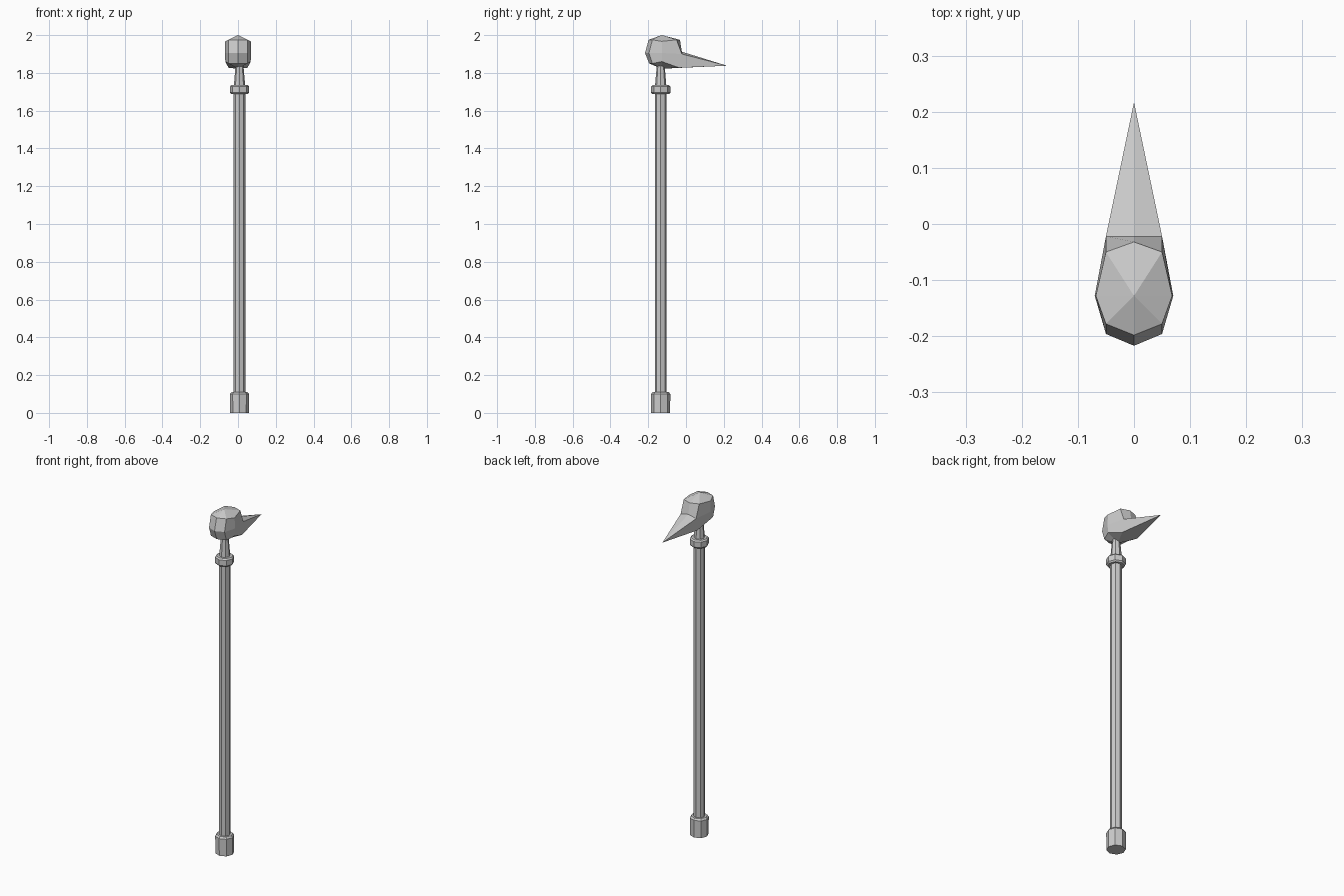
import bpy, bmesh, math

if "Cube" in bpy.data.objects:
    bpy.data.objects.remove(bpy.data.objects["Cube"])

CX, CY = 0.008, -0.134   # staff axis
SIDES = 8


def add_mesh(name, bm):
    bmesh.ops.recalc_face_normals(bm, faces=bm.faces)
    me = bpy.data.meshes.new(name)
    bm.to_mesh(me)
    bm.free()
    ob = bpy.data.objects.new(name, me)
    bpy.context.collection.objects.link(ob)
    return ob


def bridge(bm, lower, upper):
    n = len(lower)
    for i in range(n):
        j = (i + 1) % n
        bm.faces.new((lower[i], lower[j], upper[j], upper[i]))


def lathe(name, profile):
    """Capped octagonal solid from (radius, z) pairs around the staff axis."""
    bm = bmesh.new()
    rings = []
    for r, z in profile:
        rings.append([bm.verts.new((CX + r * math.cos(2 * math.pi * i / SIDES),
                                    CY + r * math.sin(2 * math.pi * i / SIDES), z))
                      for i in range(SIDES)])
    for a, b in zip(rings, rings[1:]):
        bridge(bm, a, b)
    bm.faces.new(rings[0][::-1])
    bm.faces.new(rings[-1])
    return add_mesh(name, bm)


# Staff parts
lathe("foot_cap", [(0.050, 0.0), (0.051, 0.10), (0.043, 0.11)])
lathe("shaft", [(0.031, 0.05), (0.031, 1.70)])
lathe("collar", [(0.044, 1.687), (0.051, 1.695), (0.051, 1.727), (0.044, 1.735)])
lathe("neck", [(0.031, 1.72), (0.020, 1.85)])

# Bird head: half rings running front, front side, side, back side, back
half_rings = [
    [(0, -.025, 1.827), (.05, -.035, 1.827), (.067, -.128, 1.86), (.05, -.178, 1.85), (0, -.195, 1.85)],
    [(0, -.022, 1.912), (.05, -.022, 1.90), (.07, -.128, 1.905), (.05, -.196, 1.905), (0, -.217, 1.905)],
    [(0, -.032, 1.975), (.05, -.050, 1.975), (.068, -.128, 1.967), (.05, -.178, 1.975), (0, -.198, 1.975)],
]
bm = bmesh.new()
rings = []
for half in half_rings:
    full = half + [(-x, y, z) for x, y, z in half[-2:0:-1]]
    rings.append([bm.verts.new(p) for p in full])
low, mid, top = rings
crown = bm.verts.new((0, -.128, 2.0))
chin = bm.verts.new((0, -.128, 1.822))
tip = bm.verts.new((0, .217, 1.838))
bridge(bm, mid, top)
for i in range(SIDES):
    j = (i + 1) % SIDES
    bm.faces.new((top[i], top[j], crown))
    bm.faces.new((low[j], low[i], chin))
    if i in (0, SIDES - 1):
        # beak: upper and lower faces running to the tip
        bm.faces.new((mid[i], mid[j], tip))
        bm.faces.new((low[j], low[i], tip))
    else:
        bm.faces.new((low[i], low[j], mid[j], mid[i]))
# beak sides
bm.faces.new((low[1], mid[1], tip))
bm.faces.new((mid[7], low[7], tip))
add_mesh("bird_head", bm)
